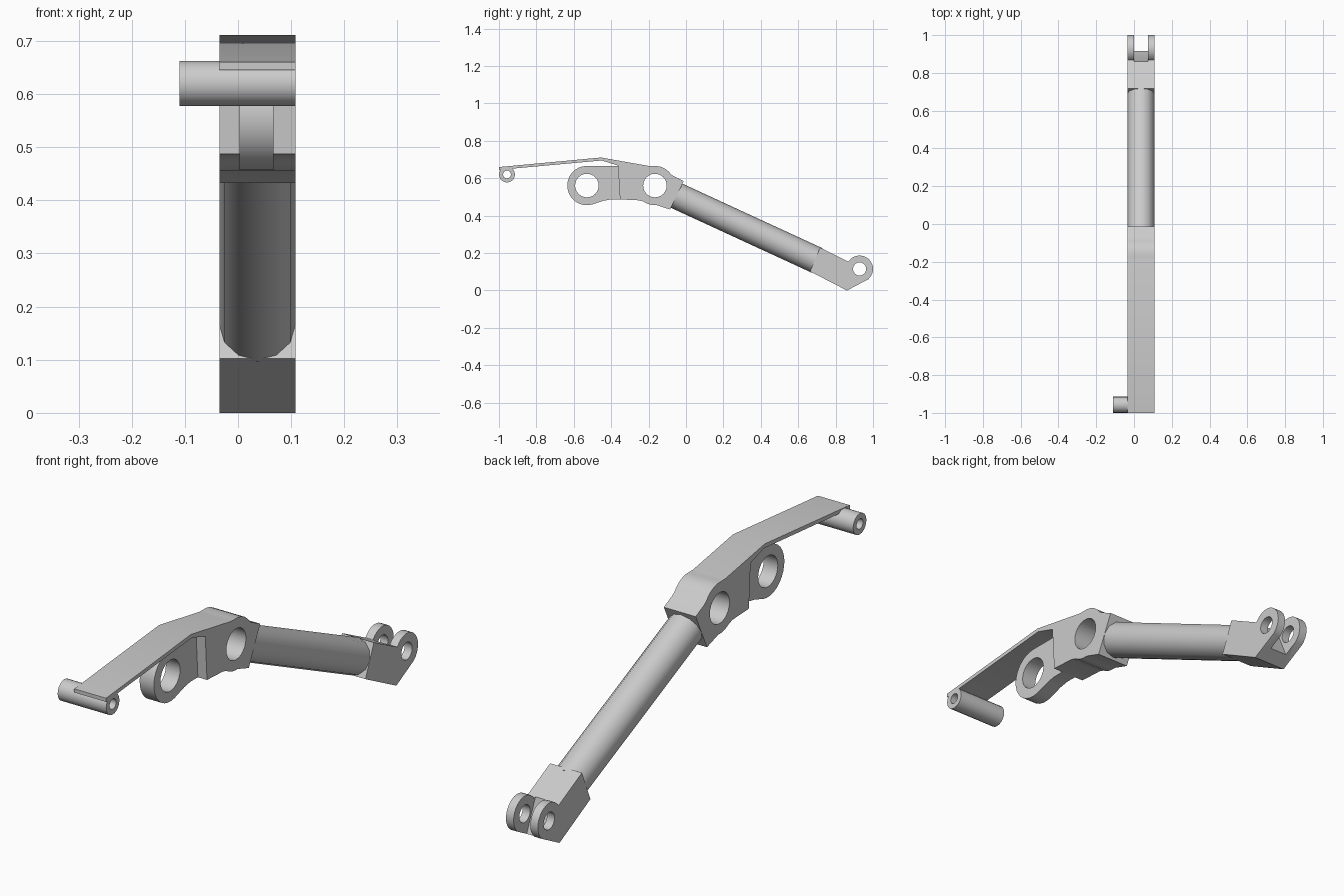
import bpy, bmesh
from math import radians, sin, cos
from mathutils import Matrix, Vector

old = bpy.data.objects.get("Cube")
if old:
    bpy.data.objects.remove(old, do_unlink=True)

grey = bpy.data.materials.new("light grey metal")
grey.use_nodes = True
grey.diffuse_color = (0.6, 0.6, 0.6, 1)
grey.node_tree.nodes["Principled BSDF"].inputs["Base Color"].default_value = (0.6, 0.6, 0.6, 1)

X0, X1 = -0.035, 0.108          # width of the arm
MID = (X0 + X1) / 2
# curve plane (x, y, z) becomes world (y, z, x)
SIDE = Matrix(((0, 0, 1, 0), (1, 0, 0, 0), (0, 1, 0, 0), (0, 0, 0, 1)))


def arc(c, r, a, b, n):
    """Points on a circle from angle a to b in degrees."""
    angles = [radians(a + (b - a) * i / n) for i in range(n + 1)]
    return [(c[0] + r * cos(t), c[1] + r * sin(t)) for t in angles]


def circle(c, r, n=24):
    return arc(c, r, 0, 360, n)[:-1]


def prism(name, x0, x1, *loops):
    """Side profile (outline, then holes) extruded from x0 to x1."""
    curve = bpy.data.curves.new(name, "CURVE")
    curve.dimensions = "2D"
    curve.fill_mode = "BOTH"
    curve.extrude = (x1 - x0) / 2
    for pts in loops:
        sp = curve.splines.new("POLY")
        sp.points.add(len(pts) - 1)
        for p, (y, z) in zip(sp.points, pts):
            p.co = (y, z, 0, 1)
        sp.use_cyclic_u = True
    tmp = bpy.data.objects.new("tmp", curve)
    bpy.context.collection.objects.link(tmp)
    bpy.context.view_layer.update()
    dg = bpy.context.evaluated_depsgraph_get()
    mesh = bpy.data.meshes.new_from_object(tmp.evaluated_get(dg))
    bpy.data.objects.remove(tmp, do_unlink=True)
    mesh.transform(Matrix.Translation(((x0 + x1) / 2, 0, 0)) @ SIDE)
    return finish(name, mesh)


def finish(name, mesh):
    bm = bmesh.new()
    bm.from_mesh(mesh)
    bmesh.ops.remove_doubles(bm, verts=bm.verts, dist=1e-5)
    bmesh.ops.recalc_face_normals(bm, faces=bm.faces)
    bm.to_mesh(mesh)
    bm.free()
    mesh.name = name
    mesh.materials.clear()
    mesh.materials.append(grey)
    mesh.shade_smooth()
    mesh.set_sharp_from_angle(angle=radians(34))
    ob = bpy.data.objects.new(name, mesh)
    bpy.context.collection.objects.link(ob)
    return ob


# Central body with the long thin strip reaching forward
hub = (-0.166, 0.561)
body = ([(-1, 0.645), (-1, 0.66), (-0.455, 0.711), (-0.2, 0.666)]
        + arc(hub, 0.105, 95, 35, 5)
        + [(-0.064, 0.61), (-0.012, 0.585), (-0.085, 0.433)]
        + arc(hub, 0.105, -85, -125, 4)
        + [(-0.25, 0.482), (-0.353, 0.487), (-0.364, 0.668), (-0.45, 0.695)])
prism("body_and_strip", X0, X1, body, circle(hub, 0.063))

# Narrow lug in front of the body
eye = (-0.53, 0.561)
lug = (arc(eye, 0.105, 90, 285, 16)
       + [(-0.44, 0.48), (-0.4, 0.487), (-0.34, 0.487), (-0.34, 0.666)])
prism("front_lug", 0.003, 0.067, lug, circle(eye, 0.063))

# Cross tube under the strip's tip
pin = (-0.957, 0.62)
prism("cross_tube", -0.11, X1, circle(pin, 0.0425, 20), circle(pin, 0.021, 16))

# Sloping rod
a, b = Vector((MID, -0.055, 0.509)), Vector((MID, 0.70, 0.161))
bm = bmesh.new()
bmesh.ops.create_cone(bm, cap_ends=True, segments=12, radius1=0.0715,
                      radius2=0.0715, depth=(b - a).length)
turn = (b - a).to_track_quat("Z", "X").to_matrix().to_4x4()
bm.transform(Matrix.Translation((a + b) / 2) @ turn)
rod = bpy.data.meshes.new("rod")
bm.to_mesh(rod)
bm.free()
finish("rod", rod)

# Rear clevis: a block with a round eye, slotted into two prongs
end = (0.928, 0.115)
block = ([(0.663, 0.102), (0.717, 0.23)] + arc(end, 0.072, 147, -50, 16)
         + [(0.861, 0.0)])
clevis = prism("rear_clevis", X0, X1, block, circle(end, 0.035))
slot = prism("slot_cutter", -0.001, 0.074,
             [(0.86, 0.25), (0.86, 0.156), (0.95, -0.05), (1.1, -0.05), (1.1, 0.25)])
slot.hide_render = True
cut = clevis.modifiers.new("slot", "BOOLEAN")
cut.operation = "DIFFERENCE"
cut.solver = "EXACT"
cut.object = slot
bpy.context.view_layer.update()
dg = bpy.context.evaluated_depsgraph_get()
cut_mesh = bpy.data.meshes.new_from_object(clevis.evaluated_get(dg))
bpy.data.objects.remove(clevis, do_unlink=True)
bpy.data.objects.remove(slot, do_unlink=True)
finish("rear_clevis", cut_mesh)
